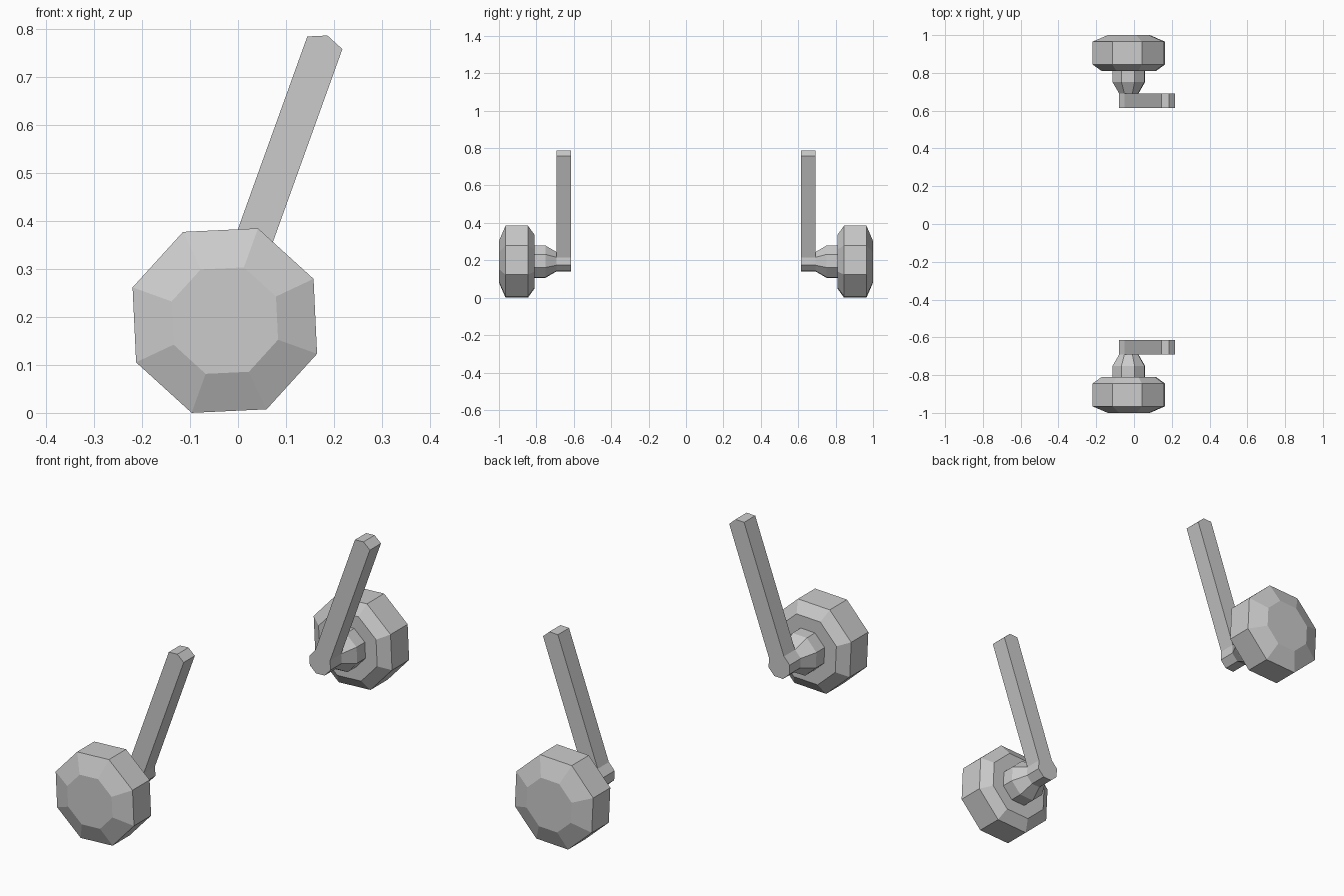
import bpy, bmesh, math

if "Cube" in bpy.data.objects:
    bpy.data.objects.remove(bpy.data.objects["Cube"])

CX, CZ = -0.0275, 0.1925          # wheel axle position
PHASE = 25.2                      # rotation of the octagon, lines up with the arm
LEAN = math.radians(70.2)         # arm direction
ARM_SHIFT = 0.577                 # distance from axle to the arm's tip octagon


def ring_point(radius, k, shift=0.0):
    a = math.radians(PHASE + 45 * k)
    return (CX + radius * math.cos(a) + shift * math.cos(LEAN),
            CZ + radius * math.sin(a) + shift * math.sin(LEAN))


def loft(name, rings, cap_start=True, cap_end=True):
    """Bridge a list of (y, [(x, z), ...]) rings into a flat-shaded mesh."""
    bm = bmesh.new()
    loops = [[bm.verts.new((x, y, z)) for x, z in pts] for y, pts in rings]
    for a, b in zip(loops, loops[1:]):
        n = len(a)
        for i in range(n):
            j = (i + 1) % n
            bm.faces.new((a[i], a[j], b[j], b[i]))
    if cap_start:
        bm.faces.new(loops[0])
    if cap_end:
        bm.faces.new(loops[-1][::-1])
    # rings run from the outside (-y) inward, so orientation is consistent
    bm.normal_update()
    if bm.calc_volume(signed=True) < 0:
        bmesh.ops.reverse_faces(bm, faces=bm.faces[:])
    mesh = bpy.data.meshes.new(name)
    bm.to_mesh(mesh)
    bm.free()
    ob = bpy.data.objects.new(name, mesh)
    bpy.context.collection.objects.link(ob)
    return ob


# (distance from centre, radius): tyre, then stepped hub tapering to the arm
WHEEL = [(1.0, 0.118), (0.965, 0.2045), (0.845, 0.2045), (0.81, 0.153),
         (0.81, 0.092), (0.752, 0.092), (0.692, 0.055)]

# arm outline: octagonal knob at the axle, extruded up to a matching tip
ARM_R = 0.055
ARM = [ring_point(ARM_R, k) for k in range(2, 9)]
ARM += [ring_point(ARM_R, k, ARM_SHIFT) for k in range(0, 3)]

for side, s in (("front", -1), ("back", 1)):
    # wheel with hub
    loft(side + "_wheel",
         [(s * y, [ring_point(r, k) for k in range(8)]) for y, r in WHEEL],
         cap_end=False)
    # leaning support arm
    loft(side + "_arm", [(s * 0.692, ARM), (s * 0.614, ARM)])
